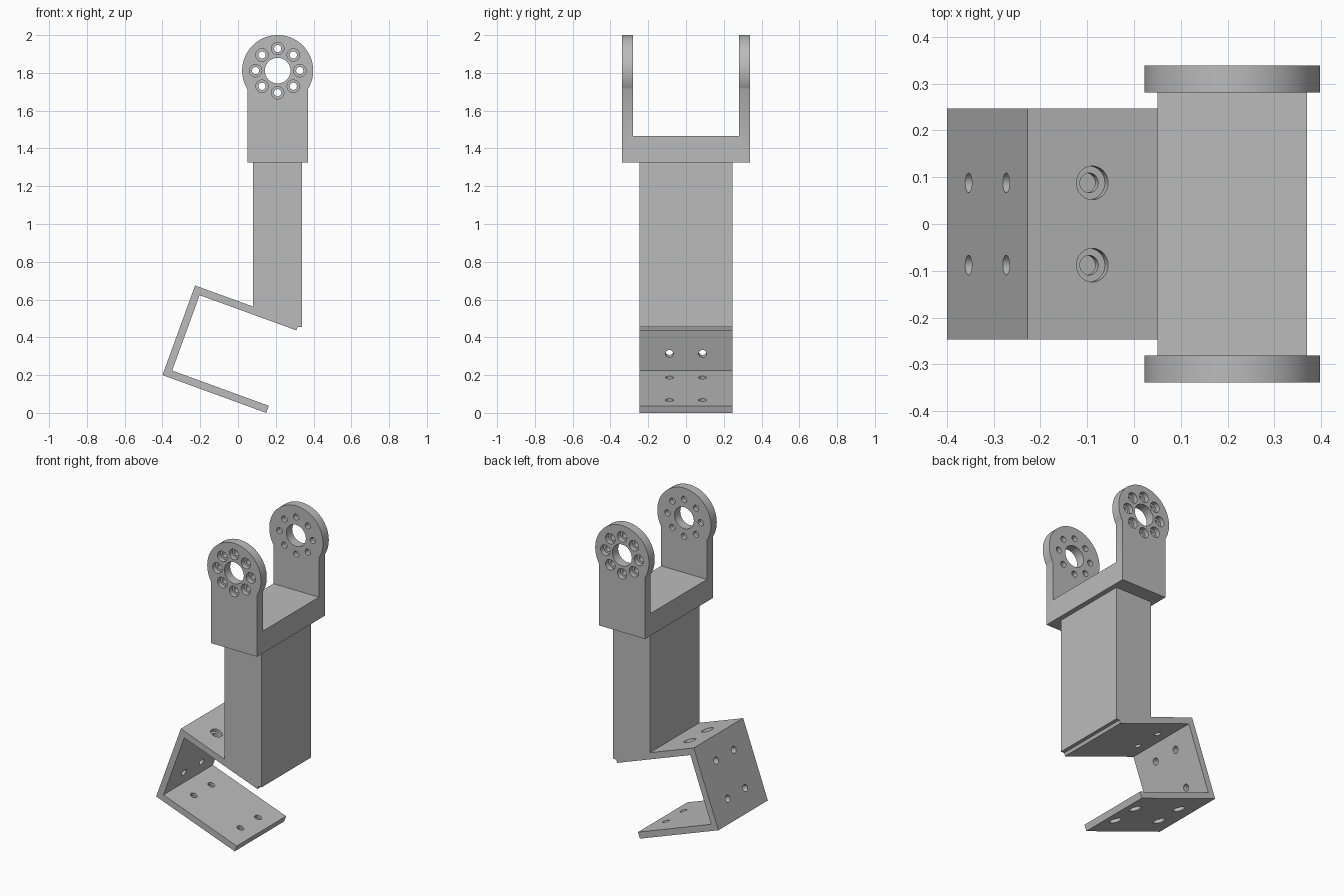
import bpy, bmesh, math
from mathutils import Vector, Matrix

cube = bpy.data.objects.get("Cube")
if cube:
    bpy.data.objects.remove(cube, do_unlink=True)

grey = bpy.data.materials.new("plain grey")
grey.use_nodes = True
colour = (0.5, 0.5, 0.5, 1)
grey.diffuse_color = colour
grey.node_tree.nodes["Principled BSDF"].inputs["Base Color"].default_value = colour


def finish(bm, name):
    bmesh.ops.recalc_face_normals(bm, faces=bm.faces)
    mesh = bpy.data.meshes.new(name)
    bm.to_mesh(mesh)
    bm.free()
    mesh.materials.append(grey)
    obj = bpy.data.objects.new(name, mesh)
    bpy.context.collection.objects.link(obj)
    return obj


def extrude_profile(name, points, half_depth):
    """Solid from an (x, z) outline, extruded symmetrically along y."""
    bm = bmesh.new()
    face = bm.faces.new([bm.verts.new((x, -half_depth, z)) for x, z in points])
    new = bmesh.ops.extrude_face_region(bm, geom=[face])["geom"]
    verts = [v for v in new if isinstance(v, bmesh.types.BMVert)]
    bmesh.ops.translate(bm, verts=verts, vec=(0, 2 * half_depth, 0))
    return finish(bm, name)


def drills(name, holes, segments=32):
    """One cutter of separate cylinders: (centre, axis, radius, length)."""
    bm = bmesh.new()
    for centre, axis, radius, length in holes:
        turn = Vector(axis).to_track_quat("Z", "Y").to_matrix().to_4x4()
        bmesh.ops.create_cone(bm, cap_ends=True, segments=segments, radius1=radius,
                              radius2=radius, depth=length,
                              matrix=Matrix.Translation(centre) @ turn)
    return finish(bm, name)


def cut(obj, cutter):
    cutter.hide_render = True
    mod = obj.modifiers.new("cut", "BOOLEAN")
    mod.operation = "DIFFERENCE"
    mod.solver = "EXACT"
    mod.object = cutter
    bpy.ops.object.select_all(action="DESELECT")
    bpy.context.view_layer.objects.active = obj
    obj.select_set(True)
    bpy.ops.object.modifier_apply(modifier=mod.name)
    bpy.data.objects.remove(cutter, do_unlink=True)


def smooth(obj):
    bpy.ops.object.select_all(action="DESELECT")
    bpy.context.view_layer.objects.active = obj
    obj.select_set(True)
    bpy.ops.object.shade_smooth_by_angle(angle=math.radians(30))


# Fork: keyhole outline extruded, then hollowed between the two arms
cx, cz, ring, half_w = 0.21, 1.812, 0.188, 0.16
base_z, floor_z, outer_y, inner_y = 1.325, 1.465, 0.339, 0.281
start = -math.acos(half_w / ring)
sweep = math.pi - 2 * start
outline = [(cx - half_w, base_z), (cx + half_w, base_z)]
for i in range(65):
    a = start + sweep * i / 64
    outline.append((cx + ring * math.cos(a), cz + ring * math.sin(a)))
fork = extrude_profile("fork", outline, outer_y)
gap = [(-1, floor_z), (1, floor_z), (1, 3), (-1, 3)]
cut(fork, extrude_profile("fork_gap", gap, inner_y))

# Fork holes: central bore and a circle of counterbored screw holes
Y = (0, 1, 0)
through, recess = [((cx, 0, cz), Y, 0.068, 1)], []
for i in range(8):
    a = i * math.pi / 4
    x, z = cx + 0.117 * math.cos(a), cz + 0.117 * math.sin(a)
    through.append(((x, 0, z), Y, 0.019, 1))
    for side in (-1, 1):
        recess.append(((x, side * outer_y, z), Y, 0.033, 0.06))
cut(fork, drills("fork_bores", through))
cut(fork, drills("fork_recesses", recess))
smooth(fork)

# Bracket: tilted C channel, drawn in its own tilted axes
tilt = math.radians(20)
U = Vector((math.cos(tilt), 0, -math.sin(tilt)))
V = Vector((math.sin(tilt), 0, math.cos(tilt)))
corner = Vector((-0.4, 0, 0.2))
length, height, thick, half_y = 0.585, 0.505, 0.04, 0.247


def at(u, v, y=0):
    return corner + U * u + V * v + Vector((0, y, 0))


def xz(u, v):
    p = at(u, v)
    return p.x, p.z


channel = [(0, 0), (length, 0), (length, thick), (thick, thick),
           (thick, height - thick), (length, height - thick),
           (length, height), (0, height)]
bracket = extrude_profile("bracket", [xz(u, v) for u, v in channel], half_y)

# Bracket holes: recessed in the upper and lower plates, plain in the back plate
through, recess = [], []
for y in (-0.088, 0.088):
    for v in (0.135, 0.37):
        through.append((at(thick / 2, v, y), U, 0.021, 0.1))
    for u, v, face in ((0.147, thick / 2, 0), (0.495, thick / 2, 0),
                       (0.147, height - thick / 2, height)):
        through.append((at(u, v, y), V, 0.021, 0.1))
        recess.append((at(u, face, y), V, 0.036, 0.04))
cut(bracket, drills("bracket_bores", through))
cut(bracket, drills("bracket_recesses", recess))
smooth(bracket)

# Post: upright block with its foot resting on the sloping upper plate
left, right, foot = 0.08, 0.339, 0.456
tip = xz(length, height)
slope = math.tan(tilt)
post = extrude_profile("post", [
    (left, base_z), (left, tip[1] + (tip[0] - left) * slope), tip,
    (tip[0] - (tip[1] - foot) * slope, foot), (right, foot), (right, base_z)], half_y)
